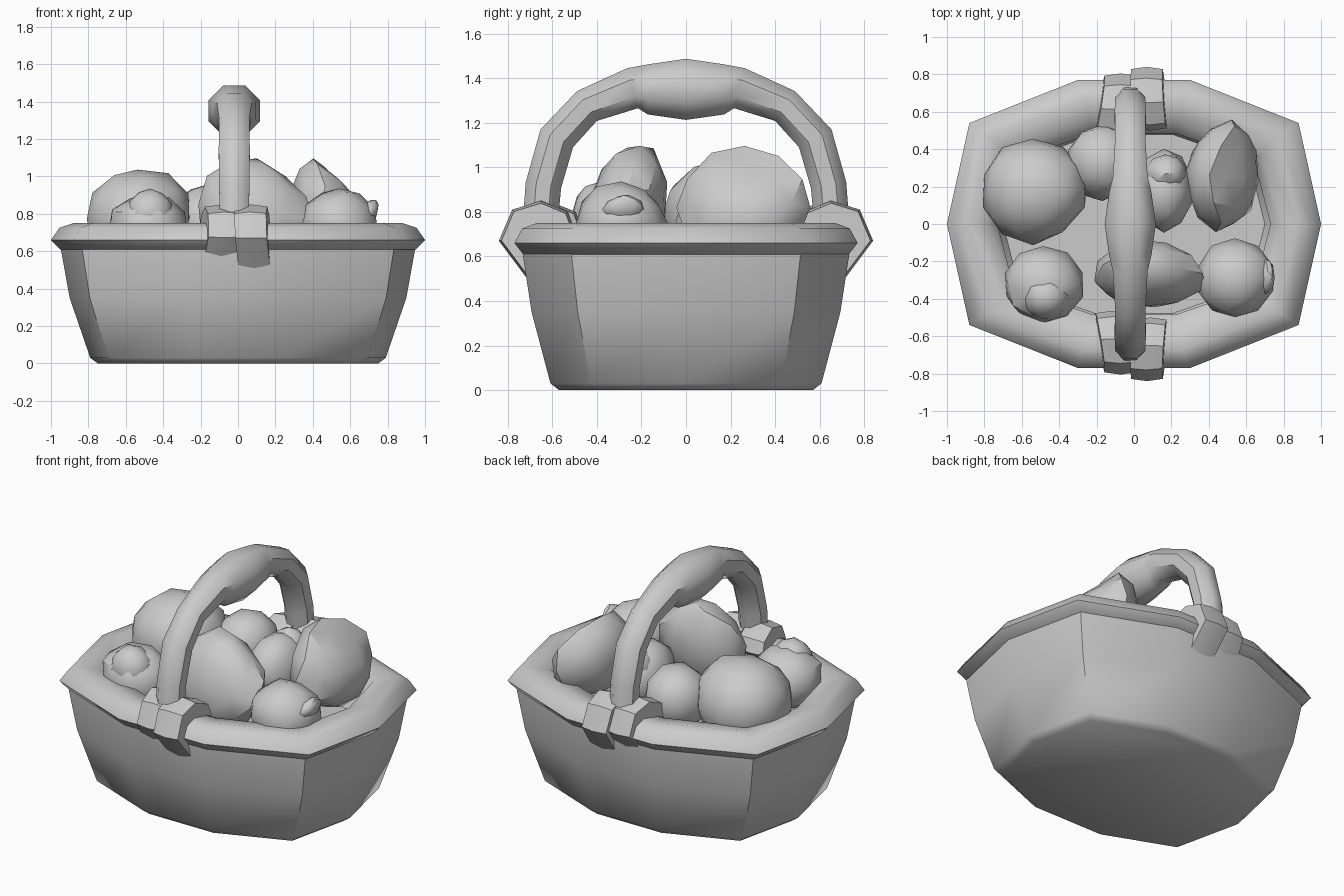
import bpy, bmesh, math, random
from mathutils import Vector, Euler

if "Cube" in bpy.data.objects:
    bpy.data.objects.remove(bpy.data.objects["Cube"])

random.seed(4)


def finish(bm, name, angle):
    bmesh.ops.recalc_face_normals(bm, faces=bm.faces)
    me = bpy.data.meshes.new(name)
    bm.to_mesh(me)
    bm.free()
    ob = bpy.data.objects.new(name, me)
    bpy.context.collection.objects.link(ob)
    bpy.ops.object.select_all(action='DESELECT')
    ob.select_set(True)
    bpy.context.view_layer.objects.active = ob
    bpy.ops.object.shade_smooth_by_angle(angle=math.radians(angle))
    return ob


def loft(name, rings, angle=40, closed=False):
    """Skin a list of equal-length point rings; cap the ends unless closed."""
    bm = bmesh.new()
    vs = [[bm.verts.new(p) for p in r] for r in rings]
    n = len(vs[0])
    pairs = list(zip(vs, vs[1:])) + ([(vs[-1], vs[0])] if closed else [])
    for a, b in pairs:
        for i in range(n):
            j = (i + 1) % n
            bm.faces.new((a[i], a[j], b[j], b[i]))
    if not closed:
        bm.faces.new(vs[0])
        bm.faces.new(vs[-1])
    return finish(bm, name, angle)


# Ten-sided plan shared by basket body and rim
half = [(1, 0), (.88, .54), (.3, .77), (-.3, .77), (-.88, .54)]
plan = half + [(-x, -y) for x, y in half]


def level(sx, sy, z):
    return [(x * sx, y * sy, z) for x, y in plan]


# Basket body with inner wall and floor
loft("basket_body", [level(*s) for s in [
    (.75, .74, 0), (.79, .79, .03), (.9, .9, .35), (.945, .95, .6), (.95, .95, .67),
    (.8, .74, .67), (.70, .62, .5)]], 50)

# Rolled rim
loft("basket_rim", [level(*s) for s in [
    (.95, .95, .61), (1, 1, .66), (.955, .955, .725), (.88, .87, .75),
    (.78, .71, .725), (.73, .63, .64), (.80, .75, .59)]], 60, closed=True)


# Handle: eight-sided tube swept along an arch, thick grip at the top
right = [(.66, .68, .08), (.64, .92, .082), (.58, 1.13, .085), (.445, 1.275, .082),
         (.24, 1.355, .095), (.17, 1.35, .115)]
path = right + [(0, 1.35, .14)] + [(-y, z, r) for y, z, r in reversed(right)]
rings = []
for i, (y, z, r) in enumerate(path):
    a, b = path[max(i - 1, 0)], path[min(i + 1, len(path) - 1)]
    t = Vector((0, b[0] - a[0], b[1] - a[1])).normalized()
    nrm = Vector((1, 0, 0)).cross(t)
    c = Vector((-.02, y, z))
    ring = []
    for k in range(8):
        w = math.tau * (k + .5) / 8
        ring.append(c + (Vector((1, 0, 0)) * math.cos(w) + nrm * math.sin(w)) * r * 1.06)
    rings.append(ring)
loft("handle", rings, 45)

# Bindings that tie the handle to the rim, front and back
wrap = [(.72, .51), (.84, .67), (.78, .81), (.65, .85), (.53, .80), (.50, .72), (.62, .60)]
for side, label in ((-1, "front"), (1, "back")):
    for x0, w, dz, dy, turn, tag in ((-.10, .17, .03, -.035, .16, "left"),
                                     (.08, .17, 0, 0, -.07, "right")):
        rings = []
        for f, g in ((-.5, .93), (0, 1.0), (.5, .93)):
            ring = []
            for y, z in wrap:
                yy, zz = .67 + (y - .67) * g, .69 + (z - .69) * g
                xx = x0 + f * w + turn * (yy - .65) + .12 * (.7 - zz) * (1 if x0 > 0 else -1) * .5
                ring.append((xx, side * (yy + dy), zz * (1 - dz) + dz * .8))
            rings.append(ring)
        loft(f"binding_{label}_{tag}", rings, 35)


def fruit(name, loc, size, rot=(0, 0, 0), pulls=(), rough=.05):
    """Lumpy low-poly ball; each pull (direction, amount) draws out a bulge or dent."""
    bm = bmesh.new()
    bmesh.ops.create_icosphere(bm, subdivisions=2, radius=1)
    e = Euler([math.radians(a) for a in rot]).to_matrix()
    for v in bm.verts:
        d = v.co.normalized()
        p = d * (1 + random.uniform(-rough, rough))
        p = e @ Vector(a * s for a, s in zip(p, size))
        wd = (e @ d).normalized()
        for q, amt in pulls:
            q = Vector(q).normalized()
            p += q * amt * max(0, wd.dot(q)) ** 5
        v.co = p + Vector(loc)
    finish(bm, name, 35)


# Fruit heaped in the basket
fruit("fruit_large_left", (-.54, .18, .77), (.28, .285, .27),
      pulls=[((.75, 0, .5), .03)], rough=.04)
fruit("fruit_large_centre", (.07, -.27, .80), (.29, .18, .28), (-12, 8, -4),
      [((-.3, .25, 1), .05), ((1, -.1, .1), .03)], .05)
fruit("fruit_ridged_right", (.48, .26, .82), (.19, .30, .26), (0, -14, -8),
      [((-.3, -.1, 1), .05), ((.5, .1, .75), -.06)], .06)
fruit("fruit_front_right", (.54, -.29, .74), (.205, .21, .195), rough=.05)
fruit("fruit_front_left", (-.485, -.325, .72), (.215, .205, .19), rough=.05)
fruit("fruit_front_left_tip", (-.47, -.39, .80), (.13, .12, .13), rough=.05)
fruit("fruit_back_left", (-.17, .33, .76), (.19, .205, .2), rough=.04)
fruit("fruit_back_centre", (.16, .18, .76), (.16, .22, .2), rough=.05)
fruit("fruit_back_centre_tip", (.17, .27, .86), (.11, .10, .11), rough=.05)
# Small leaf stub on the front right fruit
fruit("fruit_stub", (.70, -.28, .81), (.045, .09, .07), (0, 30, 0), rough=.08)
